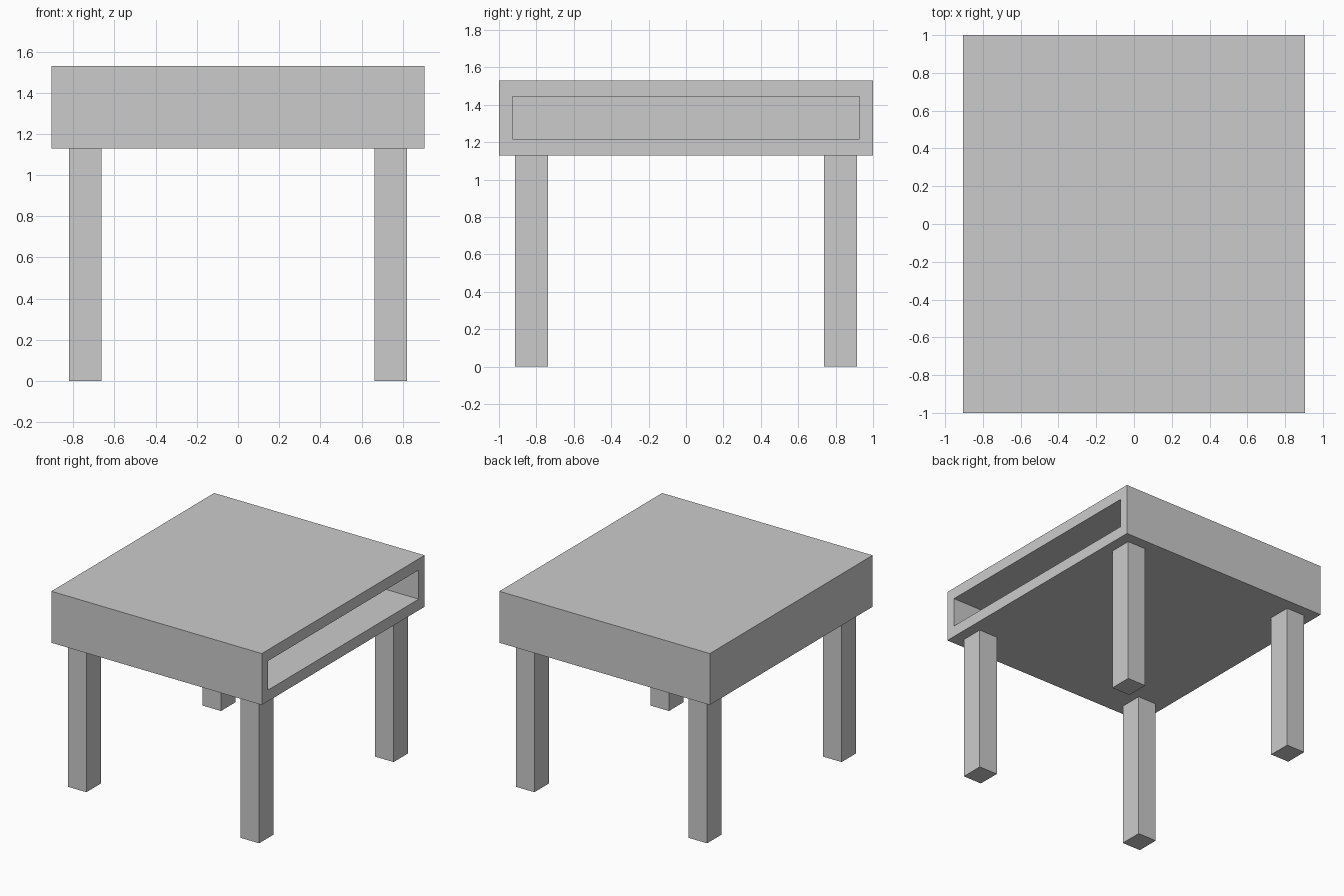
import bpy, bmesh
from mathutils import Matrix, Vector

if "Cube" in bpy.data.objects:
    bpy.data.objects.remove(bpy.data.objects["Cube"])


def box_bmesh(lo, hi):
    lo, hi = Vector(lo), Vector(hi)
    bm = bmesh.new()
    m = Matrix.Translation((lo + hi) / 2) @ Matrix.Diagonal((*(hi - lo), 1))
    bmesh.ops.create_cube(bm, size=1, matrix=m)
    return bm


def finish(bm, name):
    bmesh.ops.recalc_face_normals(bm, faces=bm.faces)
    me = bpy.data.meshes.new(name)
    bm.to_mesh(me)
    bm.free()
    ob = bpy.data.objects.new(name, me)
    bpy.context.collection.objects.link(ob)
    return ob


# Thick tabletop with an open shelf pocket in the right side
bm = box_bmesh((-0.905, -1, 1.13), (0.905, 1, 1.53))
bm.faces.ensure_lookup_table()
side = max(bm.faces, key=lambda f: f.calc_center_median().x)
bmesh.ops.inset_individual(bm, faces=[side], thickness=0.05)
for v in side.verts:
    v.co.y = 0.927 if v.co.y > 0 else -0.927
    v.co.z = 1.443 if v.co.z > 1.33 else 1.217
pocket = bmesh.ops.extrude_discrete_faces(bm, faces=[side])["faces"][0]
for v in pocket.verts:
    v.co.x = -0.835
finish(bm, "tabletop")

# Four square legs
for sy, row in ((-1, "front"), (1, "back")):
    for sx, col in ((-1, "left"), (1, "right")):
        xs = sorted((sx * 0.663, sx * 0.822))
        ys = sorted((sy * 0.738, sy * 0.915))
        finish(box_bmesh((xs[0], ys[0], 0), (xs[1], ys[1], 1.13)),
               f"{row}_{col}_leg")
